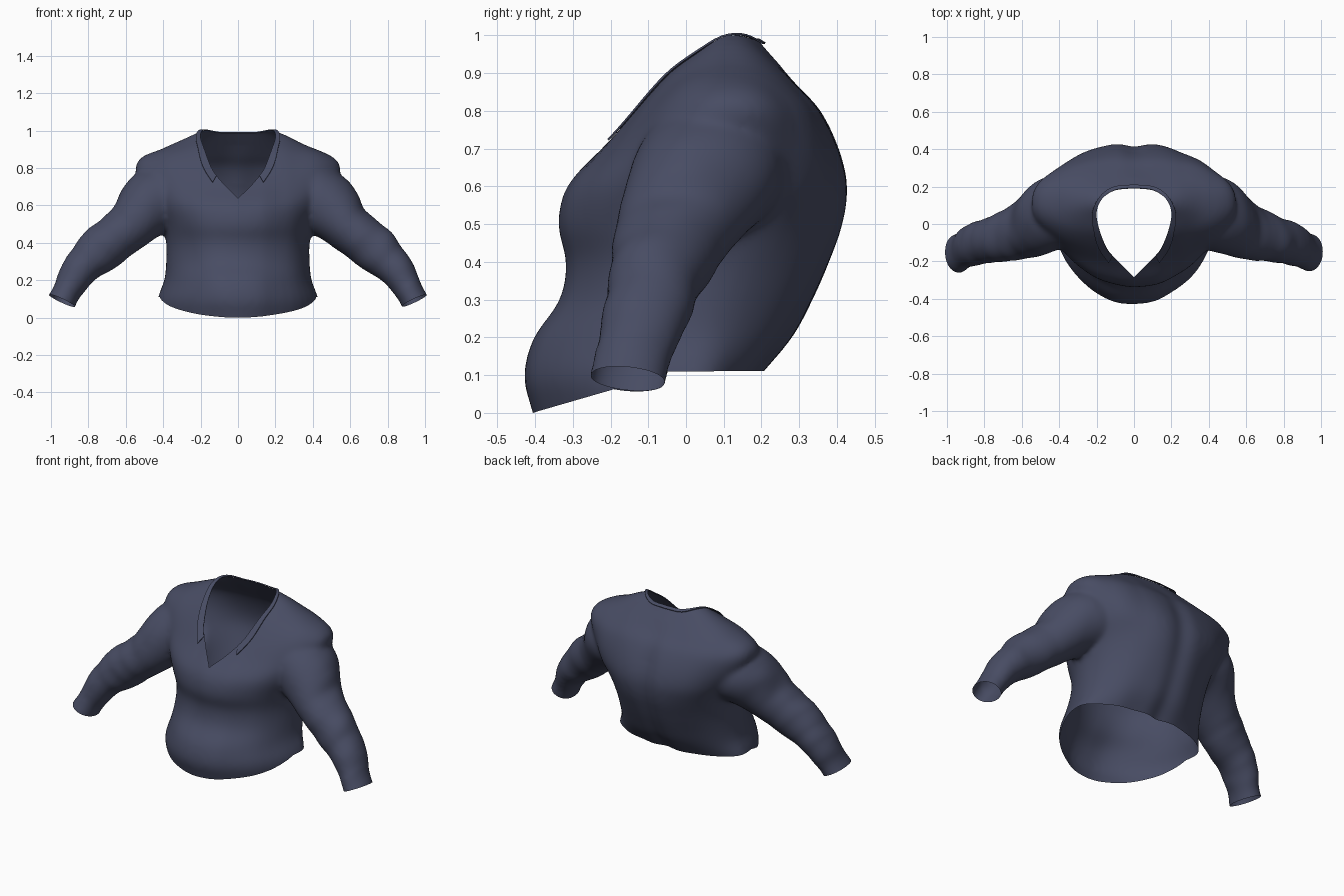
import bpy, bmesh, math
from mathutils import Vector, noise
from mathutils.bvhtree import BVHTree

cube = bpy.data.objects.get("Cube")
if cube:
    bpy.data.objects.remove(cube, do_unlink=True)

cloth = bpy.data.materials.new("slate_blue_cloth")
cloth.use_nodes = True
cloth.diffuse_color = (0.064, 0.072, 0.125, 1)
bsdf = next(n for n in cloth.node_tree.nodes if n.type == 'BSDF_PRINCIPLED')
bsdf.inputs["Base Color"].default_value = cloth.diffuse_color
bsdf.inputs["Roughness"].default_value = 0.8


def make_object(name, bm):
    bmesh.ops.recalc_face_normals(bm, faces=bm.faces)
    mesh = bpy.data.meshes.new(name)
    bm.to_mesh(mesh)
    bm.free()
    obj = bpy.data.objects.new(name, mesh)
    bpy.context.collection.objects.link(obj)
    mesh.materials.append(cloth)
    return obj


def apply(obj, kind, **settings):
    mod = obj.modifiers.new(kind.title(), kind)
    for key, value in settings.items():
        setattr(mod, key, value)
    bpy.ops.object.select_all(action='DESELECT')
    bpy.context.view_layer.objects.active = obj
    obj.select_set(True)
    bpy.ops.object.modifier_apply(modifier=mod.name)


def spline(rows, steps):
    """Smooth rows of numbers with a Catmull-Rom curve."""
    rows = [Vector(r) for r in rows]
    out = []
    for i in range(len(rows) - 1):
        a, b, c = rows[max(i - 1, 0)], rows[i], rows[i + 1]
        d = rows[min(i + 2, len(rows) - 1)]
        for k in range(steps):
            t = k / steps
            out.append(0.5 * (2 * b + (c - a) * t + (2 * a - 5 * b + 4 * c - d) * t * t
                              + (3 * b - a - 3 * c + d) * t ** 3))
    return out + [rows[-1]]


def loft(bm, rings):
    loops = [[bm.verts.new(p) for p in ring] for ring in rings]
    n = len(loops[0])
    for low, high in zip(loops, loops[1:]):
        for i in range(n):
            j = (i + 1) % n
            bm.faces.new((low[i], low[j], high[j], high[i]))
    bm.faces.new(loops[0][::-1])
    bm.faces.new(loops[-1])


ANGLES = [math.tau * i / 48 for i in range(48)]

# Torso sections: height, half width, front, widest depth, back
TORSO = [
    (-.06, .41, -.385, .04, .08), (.02, .42, -.41, .03, .14), (.1, .425, -.43, .03, .2),
    (.2, .39, -.405, .03, .285), (.3, .38, -.335, .03, .34), (.4, .38, -.315, .04, .385),
    (.5, .40, -.335, .05, .42), (.6, .45, -.31, .07, .43), (.7, .51, -.22, .08, .405),
    (.8, .545, -.14, .1, .355), (.86, .5, -.09, .11, .3), (.91, .38, -.045, .11, .255),
    (.96, .27, .02, .11, .21), (1.0, .18, .06, .11, .175)]


def torso_ring(row):
    z, width, front, mid, back = row
    # The hem is slightly pointed and the upper back is squarer
    rise = min(max((z - .1) / .5, 0), 1)
    side_power, back_power = 1.1 - .18 * rise, 1.1 - .28 * rise
    ring = []
    for a in ANGLES:
        c, s = math.cos(a), math.sin(a)
        depth = (back - mid) * s ** back_power if s > 0 else (mid - front) * s
        ring.append((width * math.copysign(abs(c) ** side_power, c), mid + depth, z))
    return ring


# Sleeve sections: centre x, y, z, radius across, radius in depth
SLEEVE = [
    (.32, .08, .68, .17, .19), (.465, .045, .605, .175, .2), (.59, -.025, .478, .128, .16),
    (.74, -.078, .362, .122, .125), (.85, -.105, .25, .093, .112),
    (.94, -.157, .09, .073, .102), (.98, -.177, 0, .073, .102)]


def sleeve_rings(side):
    rows = spline(SLEEVE, 6)
    rings = []
    for i, (x, y, z, across, depth) in enumerate(rows):
        a, b = rows[max(i - 1, 0)], rows[min(i + 1, len(rows) - 1)]
        run = Vector((b[0] - a[0], 0, b[2] - a[2])).normalized()
        out = Vector((-run.z, 0, run.x))
        ring = []
        for t in ANGLES:
            p = Vector((x, y, z)) + out * across * math.cos(t)
            ring.append((side * p.x, p.y + depth * math.sin(t), p.z))
        rings.append(ring)
    return rings


# Shirt body: torso and sleeves fused into one cloth surface
bm = bmesh.new()
loft(bm, [torso_ring(r) for r in spline(TORSO, 4)])
for side in (1, -1):
    loft(bm, sleeve_rings(side))
shirt = make_object("shirt_body", bm)
apply(shirt, 'REMESH', mode='VOXEL', voxel_size=.014)
apply(shirt, 'SMOOTH', factor=.5, iterations=14)

# Folds: creases round the sleeves, long soft folds on the torso, a hollow along the spine
normals = [v.normal.copy() for v in shirt.data.vertices]
for v, normal in zip(shirt.data.vertices, normals):
    x, y, z = v.co
    along = abs(x) * .65 - z * .75
    arm = min(max((abs(x) - .5) / .15, 0), 1)
    crease = noise.noise(Vector((along * 11, y * 6, x * 4)))
    fold = noise.noise(Vector((x * 8, y * 3, z * 2.5)))
    push = .003 + arm * .009 * crease + (1 - arm) * .006 * fold
    if y > .1:
        fade = min(max((.92 - z) / .2, 0), 1)
        push -= .016 * fade * math.exp(-(x / .06) ** 2)
    v.co += normal * push

# Neckline and collar outlines seen from above, back to front
NECK = [(0, .19), (.1, .18), (.17, .135), (.2, .06), (.185, -.03), (.145, -.13),
        (.08, -.205), (0, -.285)]
COLLAR_INNER = NECK[:6] + [(.115, -.17)]
COLLAR_OUTER = [(0, .203), (.108, .192), (.182, .143), (.222, .06), (.215, -.03),
                (.19, -.12), (.135, -.2)]

# Collar: a strip laid over the cloth round the neck
bm = bmesh.new()
bm.from_mesh(shirt.data)
tree = BVHTree.FromBMesh(bm)
bm.free()
bm = bmesh.new()
columns = []
for a, b in zip(spline(COLLAR_INNER, 5), spline(COLLAR_OUTER, 5)):
    column = []
    for k in range(5):
        p = a.lerp(b, k / 4)
        hit, normal, _, _ = tree.ray_cast(Vector((p.x, p.y, 2)), Vector((0, 0, -1)))
        column.append(bm.verts.new(hit + normal * (.003 + .006 * k / 4)))
    columns.append(column)
for left, right in zip(columns, columns[1:]):
    for k in range(4):
        bm.faces.new((left[k], left[k + 1], right[k + 1], right[k]))
collar = make_object("collar", bm)
apply(collar, 'MIRROR', use_clip=True)
apply(collar, 'SOLIDIFY', thickness=.005, offset=0)


# Cut the neck and hem, then drop the cut walls so the cloth stays open
def cut(outline, lift):
    cutter_bm = bmesh.new()
    face = cutter_bm.faces.new([cutter_bm.verts.new(p) for p in outline])
    made = bmesh.ops.extrude_face_region(cutter_bm, geom=[face])["geom"]
    moved = [g for g in made if isinstance(g, bmesh.types.BMVert)]
    bmesh.ops.translate(cutter_bm, verts=moved, vec=lift)
    for f in cutter_bm.faces:
        f.material_index = 1
    cutter = make_object("cutter", cutter_bm)
    cutter.data.materials.append(cloth)
    cutter.hide_render = True
    apply(shirt, 'BOOLEAN', operation='DIFFERENCE', object=cutter, solver='EXACT')
    bpy.data.objects.remove(cutter, do_unlink=True)


shirt.data.materials.clear()
shirt.data.materials.append(cloth)
shirt.data.materials.append(cloth)
half = spline(NECK, 5)
outline = [(p.x, p.y, .48) for p in half] + [(-p.x, p.y, .48) for p in half[-2:0:-1]]
cut(outline, (0, 0, 1))
HEM = [(-.7, -.1), (-.39, .005), (-.2, .06), (-.05, .11), (.7, .112), (.7, -.5), (-.7, -.5)]
cut([(-.7, y, z) for y, z in HEM], (1.4, 0, 0))

bm = bmesh.new()
bm.from_mesh(shirt.data)
bmesh.ops.delete(bm, geom=[f for f in bm.faces if f.material_index == 1], context='FACES')

# Open cuffs
for side in (1, -1):
    faces = [f for f in bm.faces if f.calc_center_median().x * side > .72]
    geom = set(faces)
    for f in faces:
        geom.update(f.verts)
        geom.update(f.edges)
    bmesh.ops.bisect_plane(bm, geom=list(geom), plane_co=(side * .94, -.16, .09),
                           plane_no=(side * .42, -.1, -.9), clear_outer=True)
bm.to_mesh(shirt.data)
bm.free()
shirt.data.materials.pop(index=1)

for obj in (shirt, collar):
    bpy.ops.object.select_all(action='DESELECT')
    bpy.context.view_layer.objects.active = obj
    obj.select_set(True)
    bpy.ops.object.shade_smooth_by_angle(angle=math.radians(50))
